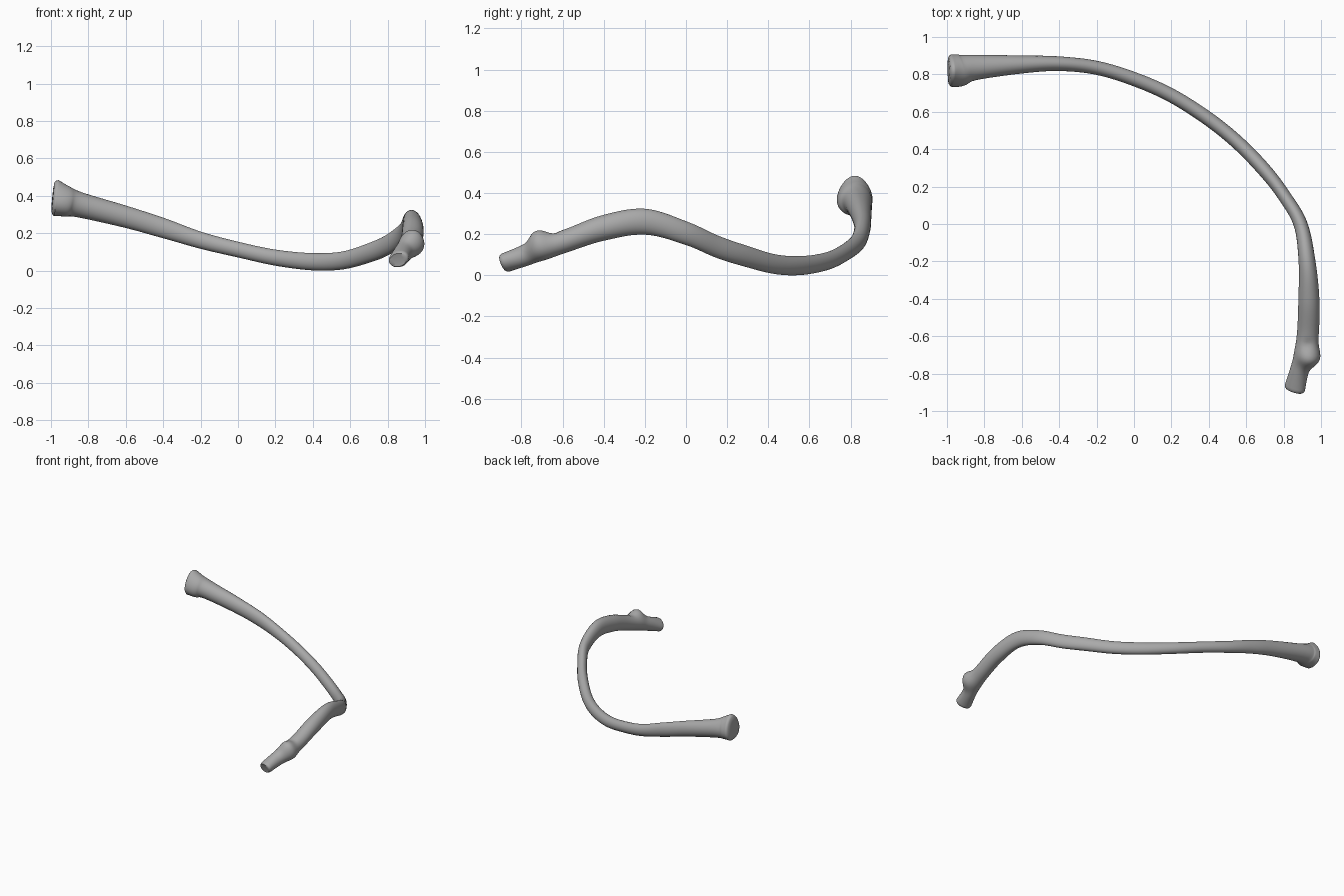
import bpy, bmesh, math
from mathutils import Vector

cube = bpy.data.objects.get("Cube")
if cube:
    bpy.data.objects.remove(cube, do_unlink=True)

# Stations along the bone: x, y, z, half width, half height, roll in degrees
STATIONS = [
    (-0.975, 0.82, 0.395, 0.085, 0.108, 0),
    (-0.93, 0.822, 0.38, 0.085, 0.09, 0),
    (-0.85, 0.837, 0.36, 0.068, 0.07, 0),
    (-0.6, 0.853, 0.295, 0.048, 0.06, 0),
    (-0.4, 0.857, 0.235, 0.039, 0.055, 0),
    (-0.2, 0.835, 0.17, 0.037, 0.046, 0),
    (0, 0.775, 0.12, 0.037, 0.042, 0),
    (0.2, 0.687, 0.077, 0.037, 0.043, 0),
    (0.4, 0.56, 0.055, 0.037, 0.046, 0),
    (0.56, 0.43, 0.062, 0.037, 0.048, 0),
    (0.7, 0.285, 0.102, 0.037, 0.052, 0),
    (0.8, 0.155, 0.145, 0.035, 0.055, 0),
    (0.89, 0, 0.212, 0.037, 0.058, 0),
    (0.925, -0.2, 0.268, 0.045, 0.063, 0),
    (0.935, -0.4, 0.238, 0.056, 0.063, 0),
    (0.93, -0.58, 0.176, 0.058, 0.058, 0),
    (0.912, -0.7, 0.138, 0.057, 0.058, 10),
    (0.885, -0.78, 0.105, 0.05, 0.055, 18),
    (0.86, -0.875, 0.07, 0.058, 0.047, 22),
]
SIDES, STEPS = 32, 8


def spline(a, b, c, d, t):
    """Catmull-Rom blend of four stations."""
    return [0.5 * (2 * q + (r - p) * t + (2 * p - 5 * q + 4 * r - s) * t * t
                   + (3 * q - p - 3 * r + s) * t ** 3)
            for p, q, r, s in zip(a, b, c, d)]


# Smooth path through the stations
path = []
last = len(STATIONS) - 1
for i in range(last):
    quad = [STATIONS[min(max(i + k, 0), last)] for k in (-1, 0, 1, 2)]
    path += [spline(*quad, s / STEPS) for s in range(STEPS)]
path.append(list(STATIONS[last]))
centres = [Vector(p[:3]) for p in path]

bm = bmesh.new()


def add_ring(i, scale=1.0, push=0.0):
    """Elliptical section, square to the path, with tilt at the flared end."""
    tangent = (centres[min(i + 1, len(path) - 1)] - centres[max(i - 1, 0)]).normalized()
    side = tangent.cross(Vector((0, 0, 1))).normalized()
    up = side.cross(tangent)
    w, h, roll = path[i][3:]
    h *= math.hypot(tangent.x, tangent.y)
    roll = math.radians(roll)
    flare = max(0, 1 - i / (2 * STEPS))
    ring = []
    for k in range(SIDES):
        a = math.tau * k / SIDES
        u, v = w * math.cos(a) * scale, h * math.sin(a) * scale
        # Flared end is narrower toward its top and leans inward below
        u *= 1 - 0.22 * flare * math.sin(a)
        lu = u * math.cos(roll) + v * math.sin(roll)
        lv = v * math.cos(roll) - u * math.sin(roll)
        co = centres[i] + side * lu + up * lv + tangent * push
        ring.append(bm.verts.new(co))
    return ring


rings = [add_ring(0, s, -p) for s, p in ((0.5, 0.018), (0.82, 0.015), (0.94, 0.009))]
rings += [add_ring(i) for i in range(len(path))]
end = len(path) - 1
rings += [add_ring(end, s, p) for s, p in ((0.94, 0.01), (0.82, 0.016), (0.5, 0.014))]

for r0, r1 in zip(rings, rings[1:]):
    for k in range(SIDES):
        n = (k + 1) % SIDES
        bm.faces.new((r0[k], r0[n], r1[n], r1[k]))
bm.faces.new(rings[0][::-1])
bm.faces.new(rings[-1])
bmesh.ops.recalc_face_normals(bm, faces=bm.faces[:])
bm.normal_update()

# Tubercle, a notch behind it and a small knob on the outer side
BUMPS = [((0.935, -0.72, 0.2), 0.05, 0.034),
         ((0.93, -0.645, 0.215), 0.025, -0.008),
         ((0.97, -0.71, 0.14), 0.06, 0.022)]
moves = []
for v in bm.verts:
    amount = sum(a * math.exp(-((v.co - Vector(c)).length / r) ** 2) for c, r, a in BUMPS)
    moves.append((v, v.normal * amount))
for v, m in moves:
    v.co += m

# Slanted face at the flared end
for v in bm.verts:
    if v.co.x < -0.88:
        v.co.x += 0.25 * (0.4 - v.co.z) * min(1, (-0.88 - v.co.x) / 0.08)

low = min(v.co.z for v in bm.verts)
for v in bm.verts:
    v.co.z -= low

mesh = bpy.data.meshes.new("rib_bone")
bm.to_mesh(mesh)
bm.free()
bone = bpy.data.objects.new("rib_bone", mesh)
bpy.context.collection.objects.link(bone)

# Plain grey
grey = bpy.data.materials.new("bone_grey")
grey.use_nodes = True
colour = (0.4, 0.4, 0.4, 1)
grey.diffuse_color = colour
grey.node_tree.nodes["Principled BSDF"].inputs["Base Color"].default_value = colour
mesh.materials.append(grey)

bpy.ops.object.select_all(action="DESELECT")
bone.select_set(True)
bpy.context.view_layer.objects.active = bone
bpy.ops.object.shade_smooth_by_angle(angle=math.radians(50))
